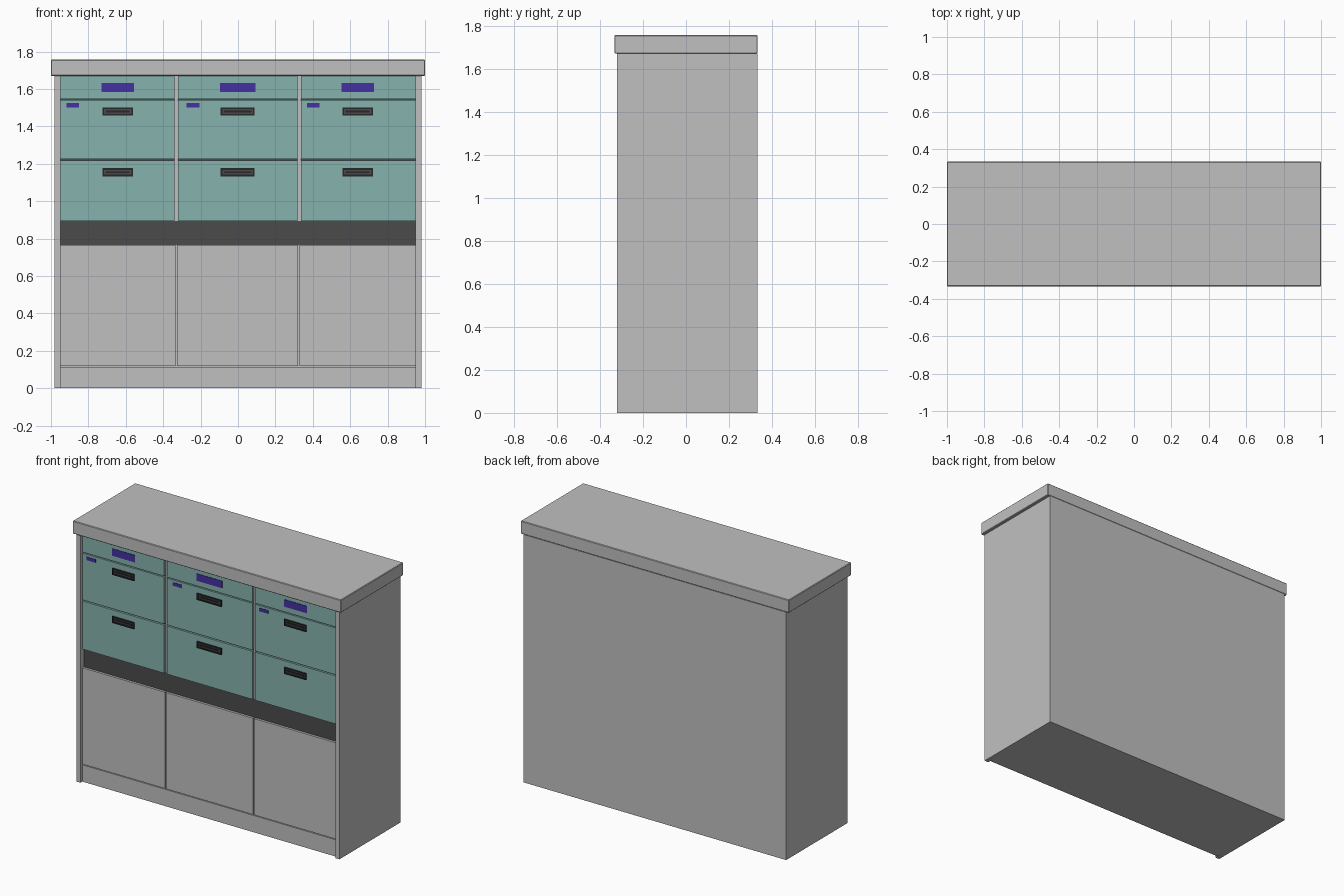
import bpy

cube = bpy.data.objects.get("Cube")
if cube:
    bpy.data.objects.remove(cube, do_unlink=True)


def material(name, rgb):
    m = bpy.data.materials.new(name)
    m.use_nodes = True
    m.diffuse_color = (*rgb, 1)
    m.node_tree.nodes["Principled BSDF"].inputs["Base Color"].default_value = (*rgb, 1)
    return m


GREY = material("light grey", (0.53, 0.53, 0.53))
TEAL = material("teal", (0.24, 0.45, 0.42))
DARK = material("charcoal", (0.07, 0.07, 0.07))
BLACK = material("black", (0.02, 0.02, 0.02))
PURPLE = material("purple", (0.06, 0.03, 0.36))


def box(name, x, y, z, mat, bevel=0):
    """Box from (min, max) ranges on each axis."""
    bpy.ops.mesh.primitive_cube_add(size=1, location=[sum(r) / 2 for r in (x, y, z)])
    ob = bpy.context.object
    ob.name = name
    ob.scale = [r[1] - r[0] for r in (x, y, z)]
    bpy.ops.object.transform_apply(location=False, rotation=False, scale=True)
    ob.data.materials.append(mat)
    if bevel:
        mod = ob.modifiers.new("edge", "BEVEL")
        mod.width = bevel
        mod.segments = 1
    return ob


BACK = 0.333
FACE = -0.30    # front plane of the drawers and doors
INNER = -0.28   # carcass front behind them

# Carcass, sides and worktop
box("carcass", (-0.95, 0.95), (INNER, BACK), (0.0, 1.67), GREY)
for side, s in (("left", 1), ("right", -1)):
    box(side + "_side_panel", sorted((s * 0.95, s * 0.98)), (-0.32, BACK), (0, 1.67), GREY)
box("worktop", (-1, 1), (-BACK, BACK), (1.67, 1.757), GREY, 0.004)
box("plinth", (-0.948, 0.948), (FACE, INNER), (0, 0.113), GREY)
box("recess_strip", (-0.95, 0.95), (INNER - 0.004, INNER), (0.765, 0.893), DARK)


def handle(name, cx, cz, w):
    # Raised rim around a sunken pull
    h, t = 0.044, 0.009
    y = (FACE - 0.008, FACE)
    x0, x1, z0, z1 = cx - w / 2, cx + w / 2, cz - h / 2, cz + h / 2
    box(name + "_plate", (x0, x1), (FACE - 0.002, FACE), (z0, z1), DARK)
    for part, zr in (("bottom", (z0, z0 + t)), ("top", (z1 - t, z1))):
        box(name + "_rim_" + part, (x0, x1), y, zr, BLACK)
    for part, xr in (("right", (x0, x0 + t)), ("left", (x1 - t, x1))):
        box(name + "_rim_" + part, xr, y, (z0 + t, z1 - t), BLACK)
    box(name + "_grip", (x0 + 0.018, x1 - 0.018), (FACE - 0.006, FACE),
        (cz - 0.005, cz + 0.005), BLACK)


# Columns: drawer range, door range, handle centre, handle width, tag start
columns = {
    "right": ((-0.948, -0.34), (-0.948, -0.334), -0.643, 0.164, -0.918),
    "middle": ((-0.32, 0.317), (-0.327, 0.322), -0.002, 0.182, -0.275),
    "left": ((0.337, 0.948), (0.33, 0.948), 0.64, 0.164, 0.368),
}
for col, (dx, door, cx, w, tag) in columns.items():
    box(col + "_door", door, (FACE, INNER), (0.118, 0.767), GREY)
    box(col + "_top_panel", dx, (FACE, INNER), (1.547, 1.668), TEAL)
    for level, z in (("upper", (1.225, 1.54)), ("lower", (0.893, 1.217))):
        box(f"{col}_{level}_drawer", dx, (FACE, INNER), z, TEAL)
        handle(f"{col}_{level}_handle", cx, 1.479 if level == "upper" else 1.155, w)
    # Painted plates
    box(col + "_large_label", (cx - w / 2 - 0.004, cx + w / 2 + 0.004),
        (FACE - 0.003, FACE), (1.583, 1.631), PURPLE)
    box(col + "_small_label", (tag, tag + 0.068), (FACE - 0.003, FACE), (1.502, 1.524), PURPLE)

# Dark shadow gaps between drawers and grey dividers between columns
for i, z in enumerate((1.221, 1.5435)):
    box(f"drawer_gap_{i}", (-0.948, 0.948), (INNER - 0.003, INNER), (z - 0.004, z + 0.004), DARK)
for i, x in enumerate((-0.33, 0.327)):
    box(f"column_divider_{i}", (x - 0.007, x + 0.007), (INNER - 0.006, INNER), (0.893, 1.67), GREY)
